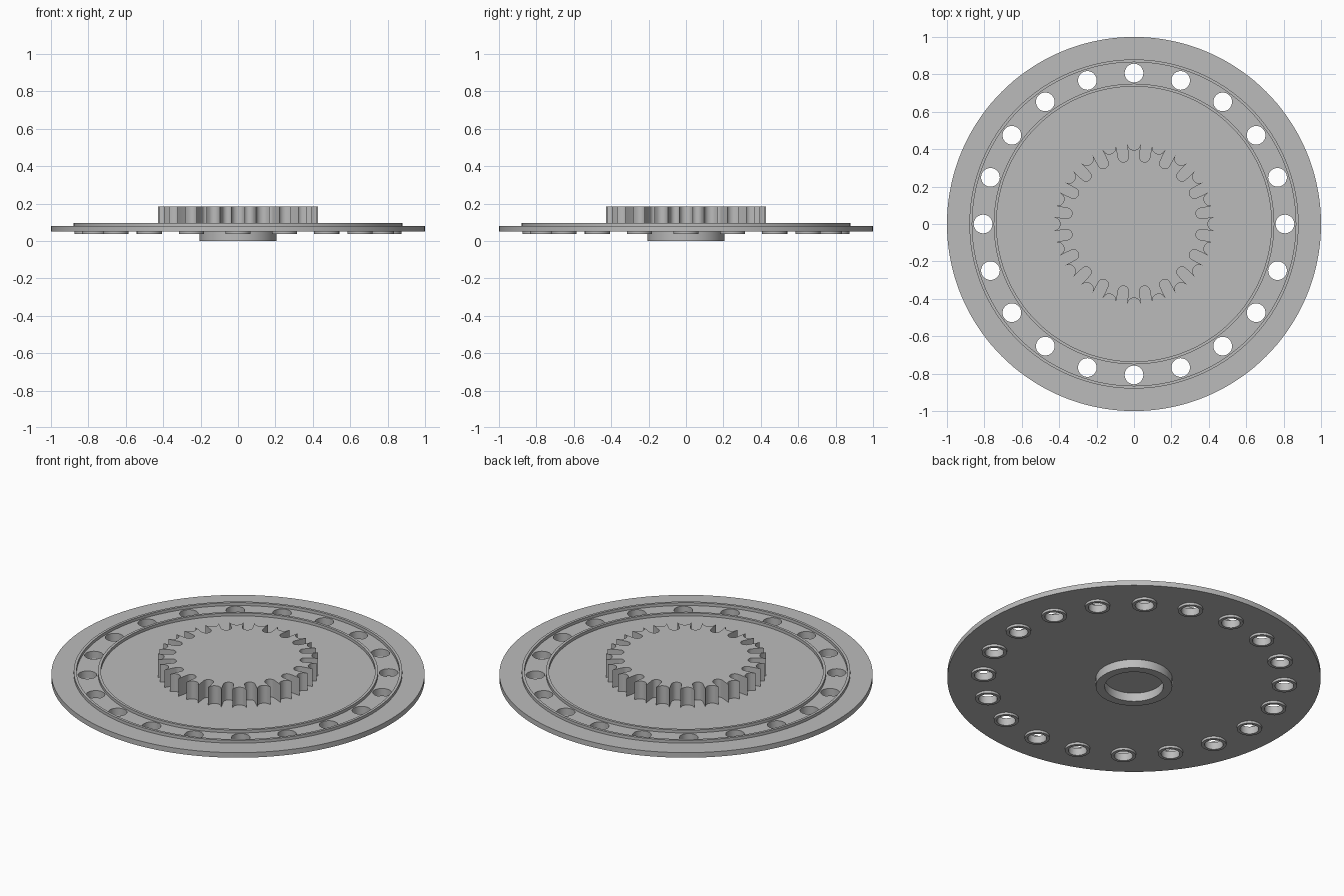
import bpy, bmesh
from math import sin, cos, pi, radians
from mathutils import Vector

old = bpy.data.objects.get("Cube")
if old:
    bpy.data.objects.remove(old, do_unlink=True)

grey = bpy.data.materials.new("plain grey")
grey.use_nodes = True
GREY = (0.5, 0.5, 0.5, 1)
grey.diffuse_color = GREY
grey.node_tree.nodes["Principled BSDF"].inputs["Base Color"].default_value = GREY


def finish(name, bm):
    bmesh.ops.recalc_face_normals(bm, faces=bm.faces[:])
    mesh = bpy.data.meshes.new(name)
    bm.to_mesh(mesh)
    bm.free()
    mesh.materials.append(grey)
    obj = bpy.data.objects.new(name, mesh)
    bpy.context.collection.objects.link(obj)
    return obj


def select(obj):
    bpy.ops.object.select_all(action='DESELECT')
    obj.select_set(True)
    bpy.context.view_layer.objects.active = obj


def smooth(obj):
    select(obj)
    bpy.ops.object.shade_smooth_by_angle(angle=radians(30))


def lathe(name, profile, steps):
    """Revolve an (r, z) profile around the z axis."""
    bm = bmesh.new()
    verts = [bm.verts.new((r, 0, z)) for r, z in profile]
    edges = [bm.edges.new(pair) for pair in zip(verts, verts[1:])]
    if profile[0][0] > 0:
        edges.append(bm.edges.new((verts[-1], verts[0])))
    bmesh.ops.spin(bm, geom=verts + edges, cent=(0, 0, 0), axis=(0, 0, 1),
                   angle=2 * pi, steps=steps, use_duplicate=False)
    bmesh.ops.remove_doubles(bm, verts=bm.verts[:], dist=1e-5)
    return finish(name, bm)


HOLES, HOLE_R, HOLE_CIRCLE = 20, 0.05, 0.807
BOTTOM, TOP, RIDGE = 0.05, 0.08, 0.097
centres = [Vector((cos(a), sin(a), 0)) * HOLE_CIRCLE
           for a in (2 * pi * i / HOLES for i in range(HOLES))]

# Main disc with two raised circular ridges
plate = lathe("base_plate", [
    (0, BOTTOM), (1, BOTTOM), (1, TOP),
    (0.88, TOP), (0.88, RIDGE), (0.865, RIDGE), (0.865, TOP),
    (0.75, TOP), (0.75, RIDGE), (0.735, RIDGE), (0.735, TOP), (0, TOP)], 144)

# Ring of through holes
bm = bmesh.new()
for c in centres:
    made = bmesh.ops.create_cone(bm, cap_ends=True, segments=32, radius1=HOLE_R,
                                 radius2=HOLE_R, depth=0.3)
    bmesh.ops.translate(bm, verts=made["verts"], vec=c)
cutter = finish("hole_cutter", bm)
cutter.hide_render = True
cut = plate.modifiers.new("holes", 'BOOLEAN')
cut.operation, cut.solver, cut.object = 'DIFFERENCE', 'EXACT', cutter
select(plate)
bpy.ops.object.modifier_apply(modifier="holes")
bpy.data.objects.remove(cutter, do_unlink=True)
smooth(plate)

# Low collar under each hole
boss = lathe("hole_collar", [(HOLE_R, 0.036), (0.067, 0.036),
                             (0.067, BOTTOM), (HOLE_R, BOTTOM)], 32)
smooth(boss)
boss.location = centres[0]
for c in centres[1:]:
    twin = boss.copy()
    twin.location = c
    bpy.context.collection.objects.link(twin)

# Hollow hub underneath
smooth(lathe("hub_ring", [(0.157, 0), (0.205, 0), (0.205, BOTTOM), (0.157, BOTTOM)], 64))

# Gear: round-bottomed slots between teeth with hollowed tips
TEETH, TIP_R, DIP, SLOT, ROOT = 20, 0.43, 0.035, 0.028, 0.335
outline = []
for t in range(TEETH):
    mid = 2 * pi * t / TEETH
    half = radians(5)
    for i in range(9):
        u = i / 4 - 1
        r = TIP_R - DIP * (1 - u * u) ** 0.5
        outline.append((r * cos(mid + u * half), r * sin(mid + u * half)))
    gap = mid + pi / TEETH
    for i in range(9):
        a = pi * i / 8
        r, s = ROOT + SLOT * (1 - sin(a)), -SLOT * cos(a)
        outline.append((r * cos(gap) - s * sin(gap), r * sin(gap) + s * cos(gap)))

bm = bmesh.new()
face = bm.faces.new([bm.verts.new((x, y, TOP)) for x, y in outline])
raised = bmesh.ops.extrude_face_region(bm, geom=[face], use_keep_orig=True)
bmesh.ops.translate(bm, vec=(0, 0, 0.185 - TOP),
                    verts=[v for v in raised["geom"] if isinstance(v, bmesh.types.BMVert)])
smooth(finish("gear", bm))
